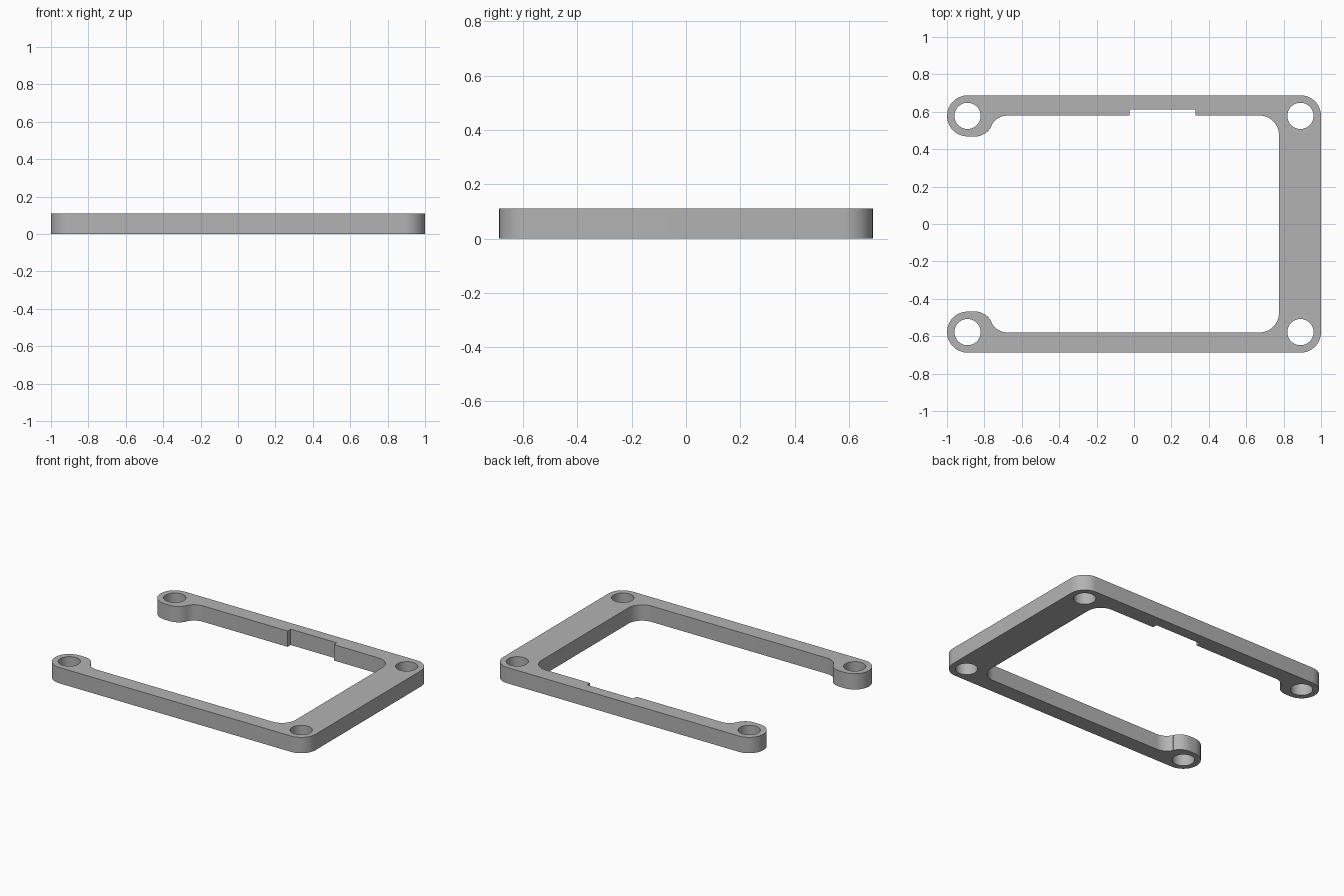
import bpy
from math import radians, cos, sin

cube = bpy.data.objects.get("Cube")
if cube:
    bpy.data.objects.remove(cube)

HEIGHT = 0.11
HOLE_X, HOLE_Y, HOLE_R = 0.89, 0.578, 0.07
CORNER = 0.11          # outer corner radius
INNER = 0.58           # inner edge of the two arms
BAR = 0.775            # inner edge of the wide bar


def arc(x, y, r, start, end, steps=14):
    """Points along an arc, angles in degrees."""
    angles = [radians(start + (end - start) * i / steps) for i in range(steps + 1)]
    return [(x + r * cos(a), y + r * sin(a)) for a in angles]


def mirror_y(points):
    return [(x, -y) for x, y in reversed(points)]


# Half outline of the back arm, from the bar around to the inside corner
outer = arc(HOLE_X, HOLE_Y, CORNER, 0, 90) + arc(-HOLE_X, HOLE_Y, CORNER, 90, 270)
lobe = arc(-0.85, 0.566, 0.098, -90, -26.4) + arc(-0.675, 0.482, 0.098, 153.6, 90)
notch = [(-0.025, INNER), (-0.025, 0.613), (0.33, 0.613), (0.33, INNER)]
inner_corner = arc(BAR - 0.105, INNER - 0.105, 0.105, 90, 0)

back_half = outer + lobe + notch + inner_corner
front_half = mirror_y(outer + lobe + inner_corner)   # no notch in the front arm

# Flat profile with four screw holes, extruded to thickness
profile = bpy.data.curves.new("frame_profile", "CURVE")
profile.dimensions = "2D"
profile.fill_mode = "BOTH"
profile.extrude = HEIGHT / 2


def add_loop(points):
    spline = profile.splines.new("POLY")
    spline.points.add(len(points) - 1)
    for p, (x, y) in zip(spline.points, points):
        p.co = (x, y, 0, 1)
    spline.use_cyclic_u = True


add_loop(back_half + front_half)
for sx in (-1, 1):
    for sy in (-1, 1):
        add_loop(arc(sx * HOLE_X, sy * HOLE_Y, HOLE_R, 0, 360, 48)[:-1])

frame = bpy.data.objects.new("mounting_frame", profile)
bpy.context.collection.objects.link(frame)
bpy.ops.object.select_all(action="DESELECT")
frame.select_set(True)
bpy.context.view_layer.objects.active = frame
bpy.ops.object.convert(target="MESH")
frame = bpy.context.object
frame.name = "mounting_frame"

# Weld the caps to the walls and rest the frame on the ground
bpy.ops.object.mode_set(mode="EDIT")
bpy.ops.mesh.select_all(action="SELECT")
bpy.ops.mesh.remove_doubles(threshold=0.0005)
bpy.ops.mesh.normals_make_consistent(inside=False)
bpy.ops.object.mode_set(mode="OBJECT")
for v in frame.data.vertices:
    v.co.z += HEIGHT / 2
bpy.ops.object.shade_smooth_by_angle(angle=radians(30))

# Single grey finish
grey = bpy.data.materials.new("light_grey")
grey.use_nodes = True
colour = (0.45, 0.45, 0.45, 1)
grey.diffuse_color = colour
grey.node_tree.nodes["Principled BSDF"].inputs["Base Color"].default_value = colour
frame.data.materials.clear()
frame.data.materials.append(grey)
